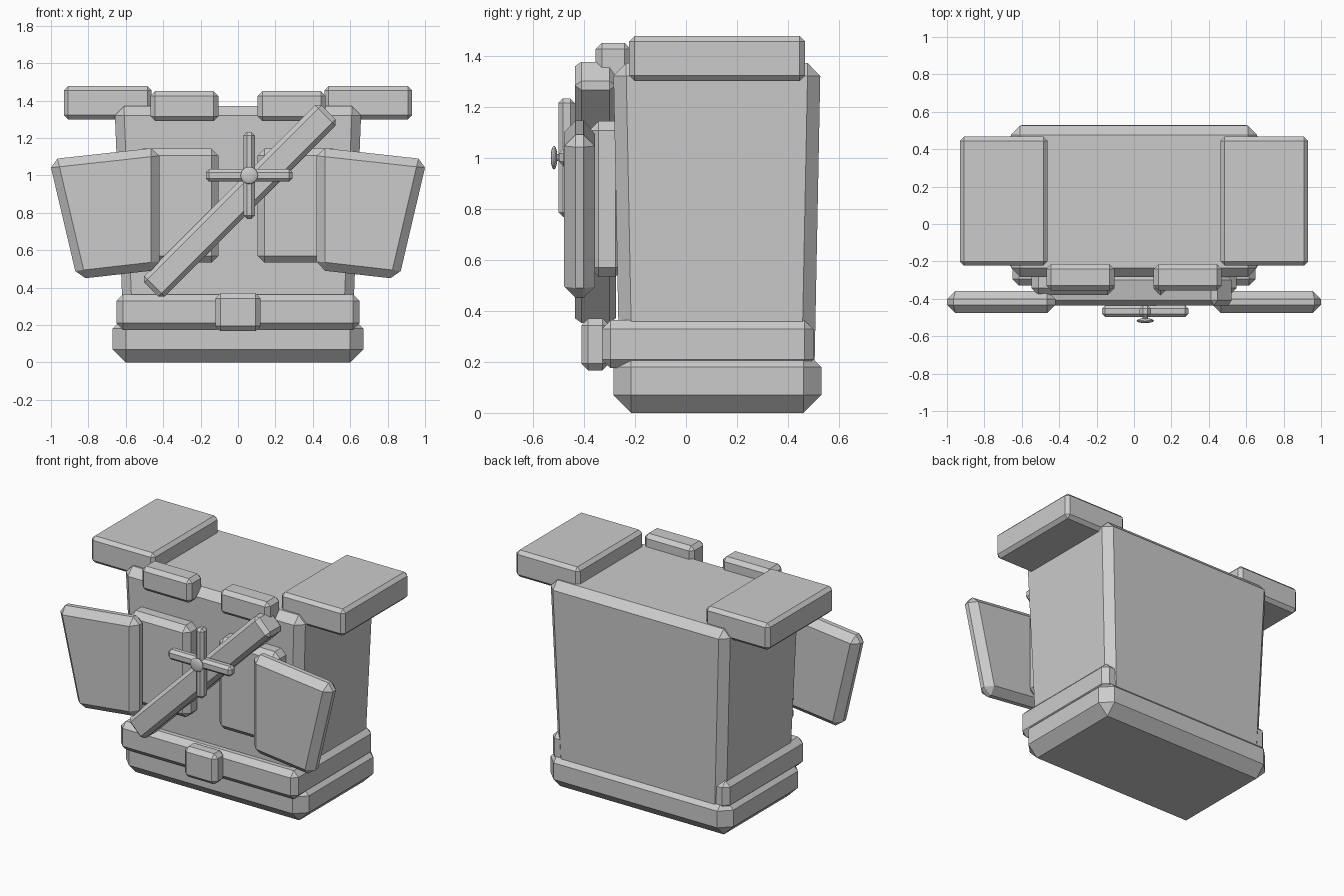
import bpy, bmesh, math
from mathutils import Matrix, Vector

if "Cube" in bpy.data.objects:
    bpy.data.objects.remove(bpy.data.objects["Cube"], do_unlink=True)

grey = bpy.data.materials.new("light_grey")
grey.use_nodes = True
grey.diffuse_color = (0.6, 0.6, 0.6, 1)
grey.node_tree.nodes["Principled BSDF"].inputs["Base Color"].default_value = (0.6, 0.6, 0.6, 1)


def finish(name, bm):
    bmesh.ops.recalc_face_normals(bm, faces=bm.faces[:])
    mesh = bpy.data.meshes.new(name)
    bm.to_mesh(mesh)
    bm.free()
    mesh.materials.append(grey)
    obj = bpy.data.objects.new(name, mesh)
    bpy.context.collection.objects.link(obj)
    return obj


def chamfer(bm, width):
    bmesh.ops.bevel(bm, geom=bm.edges[:], offset=width, segments=1,
                    affect='EDGES', clamp_overlap=True)


def box(name, x, y, z, width, shrink=(0, 0), turn=0):
    """Chamfered box from ranges; shrink narrows the foot, turn tilts it in the front plane."""
    bm = bmesh.new()
    bmesh.ops.create_cube(bm, size=1)
    size = Vector((x[1] - x[0], y[1] - y[0], z[1] - z[0]))
    mid = Vector((x[0] + x[1], y[0] + y[1], z[0] + z[1])) / 2
    for v in bm.verts:
        low = v.co.z < 0
        v.co = Vector(a * b for a, b in zip(v.co, size))
        if low:
            v.co.x -= math.copysign(shrink[0], v.co.x)
            v.co.y -= math.copysign(shrink[1], v.co.y)
    chamfer(bm, width)
    bm.transform(Matrix.Translation(mid) @ Matrix.Rotation(-turn, 4, 'Y'))
    return finish(name, bm)


def panel(name, outline, y, width):
    """Chamfered plate with a front-plane outline."""
    bm = bmesh.new()
    face = bm.faces.new([bm.verts.new((px, y[0], pz)) for px, pz in outline])
    new = bmesh.ops.extrude_face_region(bm, geom=[face])["geom"]
    for v in new:
        if isinstance(v, bmesh.types.BMVert):
            v.co.y = y[1]
    bmesh.ops.recalc_face_normals(bm, faces=bm.faces[:])
    chamfer(bm, width)
    return finish(name, bm)


# Torso, base and belt
box("torso", (-0.66, 0.66), (-0.285, 0.527), (0.1, 1.37), 0.05, (0.05, 0.025))
box("base", (-0.67, 0.67), (-0.285, 0.53), (0, 0.25), 0.07)
box("belt", (-0.65, 0.65), (-0.33, 0.5), (0.175, 0.363), 0.035)
box("buckle", (-0.12, 0.12), (-0.41, -0.3), (0.167, 0.37), 0.027)

# Paired parts
for side, s in (("left", 1), ("right", -1)):
    def span(a, b):
        return sorted((s * a, s * b))
    box(side + "_shoulder_pad", span(0.463, 0.93), (-0.223, 0.467), (1.3, 1.477), 0.022)
    box(side + "_collar_block", span(0.105, 0.468), (-0.355, -0.215), (1.29, 1.45), 0.025)
    box(side + "_chest_plate", span(0.105, 0.548), (-0.38, -0.24), (0.533, 1.143), 0.037)
    panel(side + "_lapel", [(s * px, pz) for px, pz in
          ((0.42, 1.15), (1.01, 1.085), (0.86, 0.445), (0.42, 0.495))], (-0.477, -0.357), 0.045)

# Diagonal sash
box("sash", (-0.66, 0.68), (-0.435, -0.275), (0.786, 0.942), 0.025, turn=math.radians(45))

# Cross badge with a domed stud
cx, cz = 0.06, 1.0
box("badge_upright", (cx - 0.03, cx + 0.03), (-0.5, -0.435), (cz - 0.232, cz + 0.232), 0.018)
box("badge_crossbar", (cx - 0.232, cx + 0.232), (-0.498, -0.435), (cz - 0.034, cz + 0.034), 0.018)
bm = bmesh.new()
bmesh.ops.create_uvsphere(bm, u_segments=20, v_segments=12, radius=0.046,
                          matrix=Matrix.Translation((cx, -0.517, cz)) @ Matrix.Diagonal((1, 0.28, 1, 1)))
bmesh.ops.create_cone(bm, cap_ends=True, segments=12, radius1=0.014, radius2=0.014, depth=0.04,
                      matrix=Matrix.Translation((cx, -0.5, cz)) @ Matrix.Rotation(math.pi / 2, 4, 'X'))
stud = finish("badge_stud", bm)
bpy.ops.object.select_all(action='DESELECT')
stud.select_set(True)
bpy.context.view_layer.objects.active = stud
bpy.ops.object.shade_smooth_by_angle()
